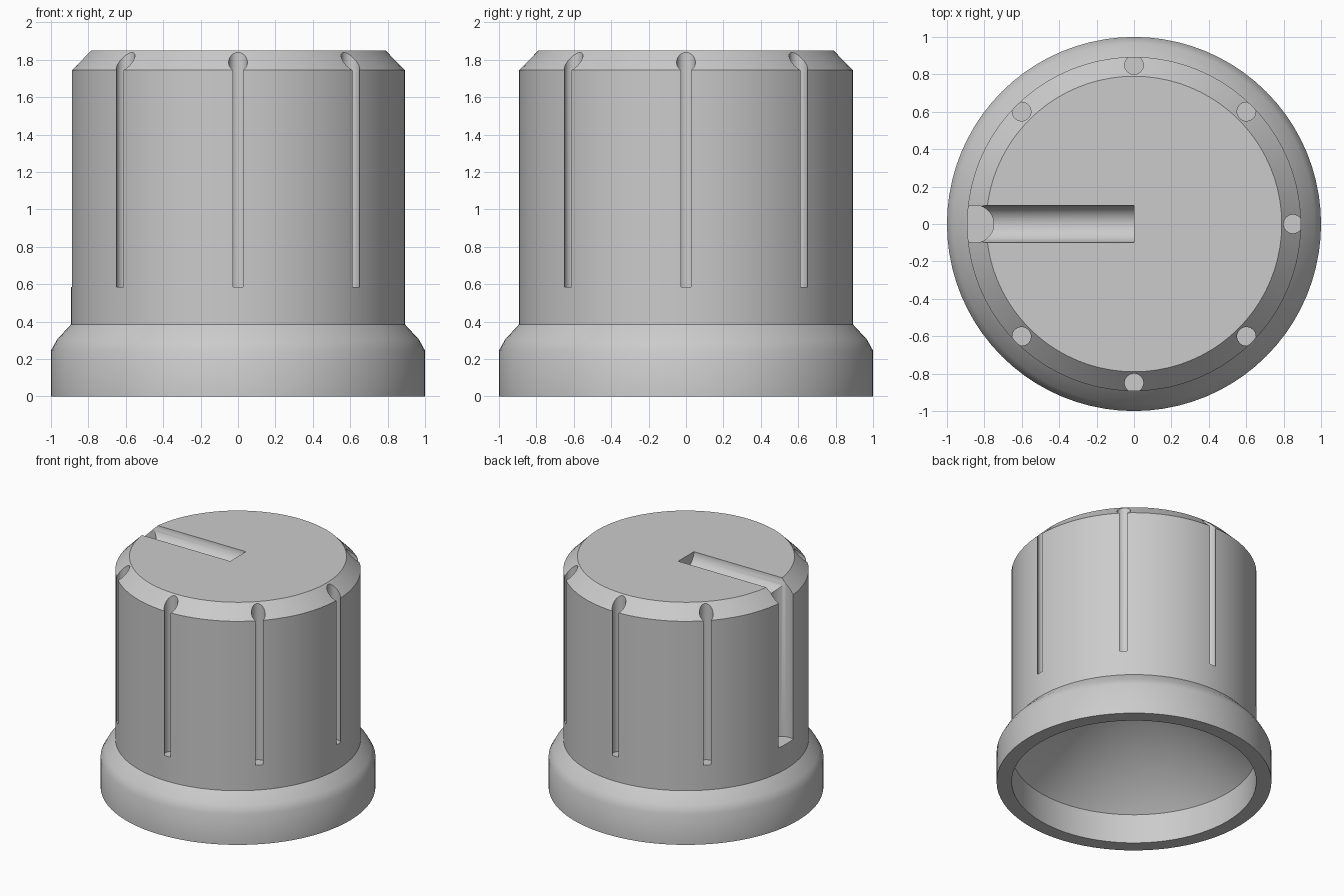
import bpy, bmesh
from math import pi, sin, cos
from mathutils import Matrix, Vector

cube = bpy.data.objects.get("Cube")
if cube:
    bpy.data.objects.remove(cube, do_unlink=True)

grey = bpy.data.materials.new("plain grey")
grey.use_nodes = True
colour = (0.6, 0.6, 0.6, 1)
grey.diffuse_color = colour
grey.node_tree.nodes["Principled BSDF"].inputs["Base Color"].default_value = colour


def add_object(name, bm):
    mesh = bpy.data.meshes.new(name)
    bm.to_mesh(mesh)
    bm.free()
    mesh.materials.append(grey)
    obj = bpy.data.objects.new(name, mesh)
    bpy.context.collection.objects.link(obj)
    return obj


def lathe(name, profile, steps=80):
    """Spin a profile of (radius, height) points into a closed solid."""
    bm = bmesh.new()
    verts = [bm.verts.new((r, 0, z)) for r, z in profile]
    edges = [bm.edges.new(pair) for pair in zip(verts, verts[1:])]
    bmesh.ops.spin(bm, geom=verts + edges, cent=(0, 0, 0), axis=(0, 0, 1),
                   angle=2 * pi, steps=steps)
    bmesh.ops.remove_doubles(bm, verts=bm.verts, dist=1e-4)
    bmesh.ops.recalc_face_normals(bm, faces=bm.faces)
    return add_object(name, bm)


def rod(name, radius, start, end):
    """Cylinder between two points, used as a cutter."""
    start, end = Vector(start), Vector(end)
    axis = end - start
    turn = axis.to_track_quat('Z', 'Y').to_matrix().to_4x4()
    bm = bmesh.new()
    bmesh.ops.create_cone(bm, cap_ends=True, segments=40, radius1=radius,
                          radius2=radius, depth=axis.length,
                          matrix=Matrix.Translation((start + end) / 2) @ turn)
    obj = add_object(name, bm)
    obj.hide_render = True
    return obj


# Knob: flared skirt, straight grip, chamfered top, conical hollow underneath
outside = [(0.89, 0), (1, 0), (1, 0.245), (0.967, 0.305), (0.893, 0.385),
           (0.893, 1.745), (0.79, 1.85), (0, 1.85)]
hollow = [(0, 1.13), (0.89, 0.236), (0.89, 0)]
knob = lathe("knob", hollow + outside[1:])

# Grip grooves around the side, with a wide one on the pointer side
cutters = []
for i in range(8):
    a = i * pi / 4
    x, y = 0.85 * cos(a), 0.85 * sin(a)
    radius = 0.1 if i == 4 else 0.05
    cutters.append(rod("groove_cutter", radius, (x, y, 0.585), (x, y, 2)))

# Pointer groove across the top
cutters.append(rod("pointer_cutter", 0.1, (0, 0, 1.85), (-1.1, 0, 1.85)))

bpy.ops.object.select_all(action='DESELECT')
knob.select_set(True)
bpy.context.view_layer.objects.active = knob
for cutter in cutters:
    mod = knob.modifiers.new("cut", 'BOOLEAN')
    mod.operation = 'DIFFERENCE'
    mod.solver = 'EXACT'
    mod.object = cutter
    bpy.ops.object.modifier_apply(modifier=mod.name)
    bpy.data.objects.remove(cutter, do_unlink=True)

bpy.ops.object.shade_smooth_by_angle(angle=0.56)
